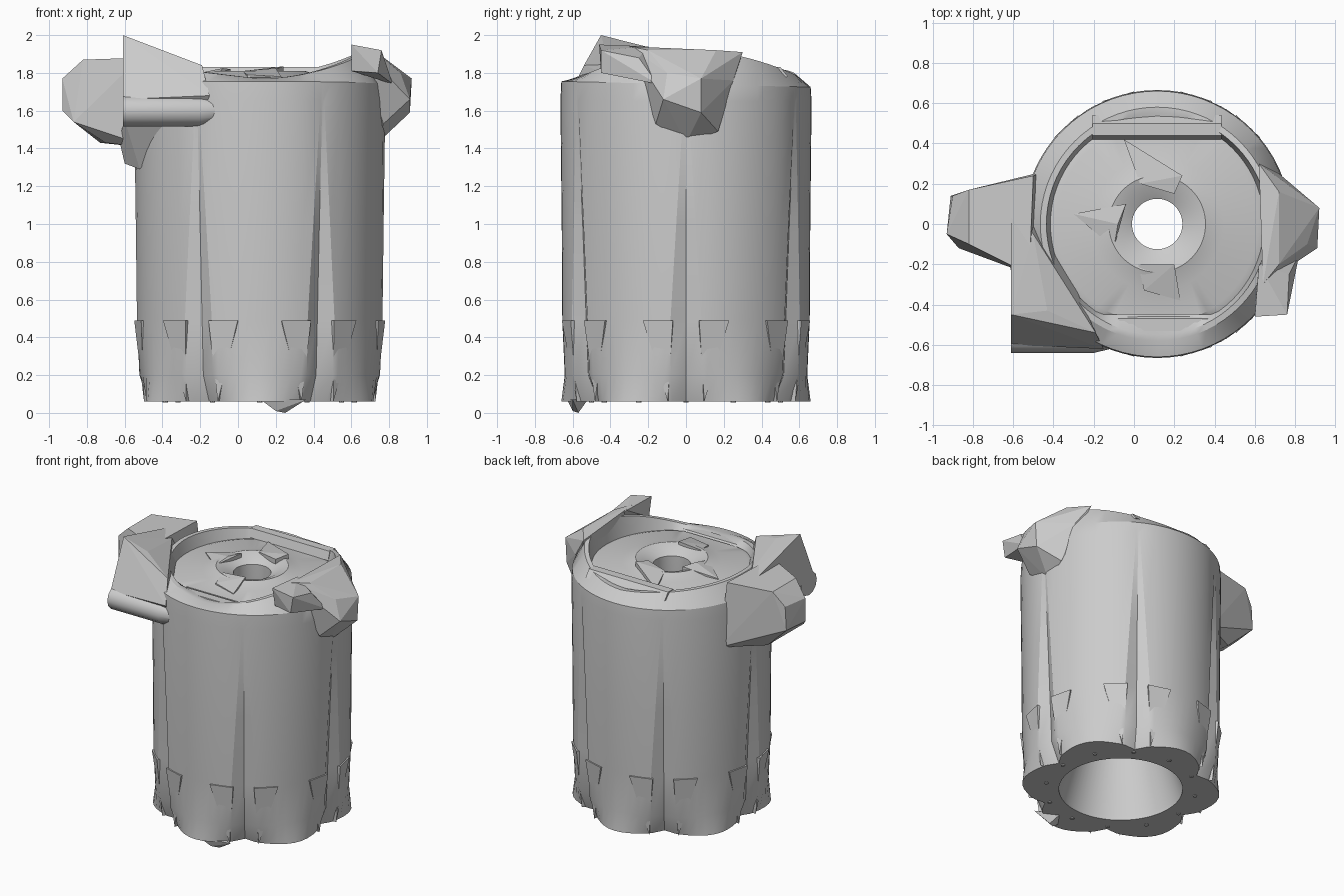
import bpy, bmesh
from math import sin, cos, pi, radians
from mathutils import Vector

cube = bpy.data.objects.get("Cube")
if cube:
    bpy.data.objects.remove(cube, do_unlink=True)

grey = bpy.data.materials.new("plain_grey")
grey.use_nodes = True
COLOUR = (0.6, 0.6, 0.6, 1)
grey.diffuse_color = COLOUR
grey.node_tree.nodes["Principled BSDF"].inputs["Base Color"].default_value = COLOUR

CX = 0.115          # axis of the drum
COLS = 72           # columns around the drum


def finish(bm, name, smooth=0):
    bmesh.ops.recalc_face_normals(bm, faces=bm.faces)
    mesh = bpy.data.meshes.new(name)
    bm.to_mesh(mesh)
    bm.free()
    mesh.materials.append(grey)
    ob = bpy.data.objects.new(name, mesh)
    bpy.context.collection.objects.link(ob)
    if smooth:
        bpy.ops.object.select_all(action='DESELECT')
        ob.select_set(True)
        bpy.context.view_layer.objects.active = ob
        bpy.ops.object.shade_smooth_by_angle(angle=radians(smooth))
    return ob


def hull(name, points):
    bm = bmesh.new()
    for p in points:
        bm.verts.new(p)
    res = bmesh.ops.convex_hull(bm, input=bm.verts)
    junk = [g for g in res["geom_interior"] if isinstance(g, bmesh.types.BMVert)]
    bmesh.ops.delete(bm, geom=junk, context='VERTS')
    return finish(bm, name)


def polar(r, a, z):
    """Angle is measured from the front towards +x."""
    return Vector((CX + r * sin(a), -r * cos(a), z))


def bridge(bm, rings, closed=False):
    n = len(rings[0])
    pairs = list(zip(rings, rings[1:])) + ([(rings[-1], rings[0])] if closed else [])
    for low, high in pairs:
        for i in range(n):
            j = (i + 1) % n
            bm.faces.new((low[i], low[j], high[j], high[i]))


def rim_lift(a):
    """The rim rises on both sides and dips at the front."""
    side = sin(a)
    return 0.13 * max(0, side) ** 2 + 0.06 * max(0, -side) - 0.02 * max(0, cos(a))


# Drum: grooved outer wall, rim, flat lid and central bore, one closed skin
outer = [(0.06, 0.62), (0.20, 0.642), (0.49, 0.655), (1.0, 0.658), (1.65, 0.665), (1.74, 0.66)]
top = [(0.58, 1.79), (0.55, 1.79), (0.53, 1.76)]
lid = [(0.50, 1.77), (0.33, 1.78), (0.24, 1.81), (0.19, 1.795), (0.125, 1.76)]
bore = [(0.125, 1.0), (0.41, 0.09), (0.41, 0.06)]

bm = bmesh.new()
rings = []
for z, r in outer:
    ring = []
    for i in range(COLS):
        a = 2 * pi * i / COLS
        rr = r + (0.04 * cos(6 * a) if z < 0.1 else 0)
        step = i % 12 - 6                    # columns from the nearest groove
        open_ = max(0, min(1, (1.7 - z) / 1.2))
        if abs(step) <= 1 and z < 1.7:
            middle = a - step * 2 * pi / COLS
            a = middle + step * radians(0.7 + 6.5 * open_)
            if step == 0:
                rr -= 0.045 * open_
        zz = z + (0.015 * cos(a) if z > 1.7 else 0)
        ring.append(bm.verts.new(polar(rr, a, zz)))
    rings.append(ring)
for k, (r, z) in enumerate(top + lid + bore):
    ring = []
    for i in range(COLS):
        a = 2 * pi * i / COLS
        p = polar(r, a, z + (rim_lift(a) if k < 2 else 0))
        if 2 <= k <= 3:                       # lid is cut straight front and back
            p.y = max(-0.45, min(0.44, p.y))
        ring.append(bm.verts.new(p))
    rings.append(ring)
bridge(bm, rings, closed=True)
finish(bm, "drum", 25)

# Wedge pads around the foot, one on each side of every groove
for g in range(6):
    mid = radians(30 + 60 * g)
    for s in (-1, 1):
        a0, a1, tip = (mid + s * radians(d) for d in (6, 20, 9))
        hull(f"foot_pad_{g}_{'a' if s < 0 else 'b'}",
             [polar(r, a, 0.49) for a in (a0, a1) for r in (0.60, 0.668)]
             + [polar(r, tip, 0.06) for r in (0.56, 0.62)])

# Studs under the foot ring
for i in range(12):
    bm = bmesh.new()
    bmesh.ops.create_cone(bm, cap_ends=True, segments=8, radius1=0.014,
                          radius2=0.014, depth=0.008)
    bmesh.ops.translate(bm, verts=bm.verts, vec=polar(0.5, pi * i / 6, 0.058))
    finish(bm, f"foot_stud_{i}")

# Small keel under the front edge
hull("front_keel", [(0.12, -0.63, 0.07), (0.36, -0.6, 0.07), (0.2, -0.52, 0.07),
                    (0.2, -0.6, 0.01), (0.25, -0.57, 0)])

# Low slanted plates round the bore
plates = {
    "back": [(-.05, .42, 1.78), (.03, .2, 1.81), (.2, .15, 1.82), (.24, .24, 1.835)],
    "right": [(-.3, .05, 1.78), (-.1, -.12, 1.8), (-.04, .1, 1.82), (-.08, 0, 1.825)],
    "front": [(.02, -.2, 1.81), (.05, -.33, 1.79), (.23, -.38, 1.78), (.2, -.2, 1.825)]}
for side, corners in plates.items():
    hull(f"{side}_collar_plate",
         [(x, y, zz) for x, y, z in corners for zz in (z, 1.75)])

# Straight bars across the lid, front and back
for name, y, z in (("front_lid_bar", -0.49, 1.775), ("back_lid_bar", 0.48, 1.83)):
    hull(name, [(x, y + dy, z + dz) for x in (CX - 0.32, CX + 0.32)
                for dy, dz in ((-0.06, -0.06), (-0.04, 0), (0.02, 0), (0.06, -0.05))])

# Lug on the model's right
hull("right_lug", [
    (-.93, -.05, 1.6), (-.91, .14, 1.6), (-.93, -.05, 1.77), (-.9, .14, 1.77),
    (-.82, .17, 1.87), (-.82, -.1, 1.87), (-.5, .24, 1.88), (-.52, -.25, 1.88),
    (-.87, -.12, 1.54), (-.73, .1, 1.43), (-.7, -.1, 1.43), (-.45, .26, 1.4), (-.45, -.25, 1.4)])
hull("right_lug_bracket", [
    (-.63, -.12, 1.45), (-.6, -.3, 1.55), (-.6, -.14, 1.32), (-.52, -.2, 1.29),
    (-.45, -.3, 1.4), (-.45, .05, 1.38), (-.3, -.5, 1.54)])

# Horn at the front right corner: a round bar below a wedge
bm = bmesh.new()
rings = []
for x, size in ((-.61, 1), (-.2, 1), (-.05, .6)):
    rings.append([bm.verts.new((x, -0.55 + 0.09 * size * cos(pi * i / 6),
                                1.6 + 0.085 * size * sin(pi * i / 6))) for i in range(12)])
bridge(bm, rings)
bm.faces.new(rings[0])
bm.faces.new(rings[-1])
finish(bm, "horn_bar", 35)
hull("horn_wedge", [
    (-.61, -.45, 2.0), (-.43, -.43, 1.93), (-.61, -.1, 1.9), (-.61, .1, 1.86),
    (-.61, -.6, 1.66), (-.61, -.2, 1.54), (-.15, -.62, 1.68), (-.19, -.54, 1.84),
    (-.5, -.05, 1.86), (-.2, -.52, 1.55), (-.48, .1, 1.6)])

# Lug on the model's left, with a short finger sloping up towards the front
hull("left_lug", [
    (.91, .08, 1.59), (.92, .08, 1.77), (.91, -.12, 1.66), (.86, -.1, 1.8),
    (.72, .16, 1.92), (.72, -.2, 1.92), (.62, .3, 1.91), (.64, -.3, 1.94),
    (.74, .0, 1.43), (.77, .17, 1.49), (.77, -.16, 1.53), (.72, .25, 1.76)])
hull("left_finger", [
    (.76, -.45, 1.92), (.74, -.45, 1.8), (.6, -.46, 1.95), (.6, -.43, 1.81),
    (.72, -.36, 1.79), (.77, -.25, 1.88), (.82, -.15, 1.74), (.62, -.2, 1.94)])
